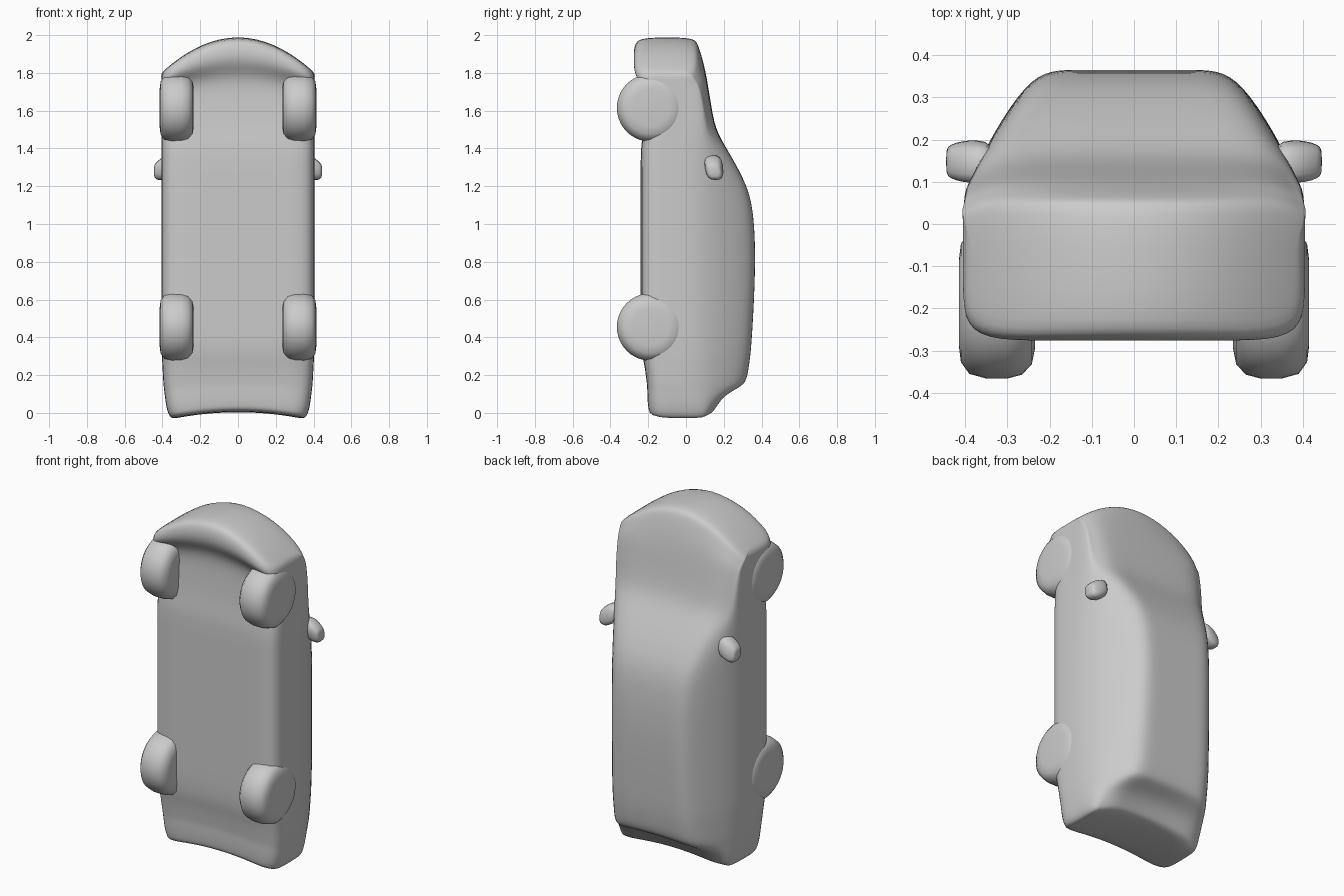
import bpy, bmesh, math

cube = bpy.data.objects.get("Cube")
if cube:
    bpy.data.objects.remove(cube)

grey = bpy.data.materials.new("plain grey")
grey.use_nodes = True
COLOUR = (0.6, 0.6, 0.6, 1)
grey.diffuse_color = COLOUR
grey.node_tree.nodes["Principled BSDF"].inputs["Base Color"].default_value = COLOUR


def finish(name, bm, levels):
    """Turn a bmesh into a smooth, subdivided grey object."""
    bmesh.ops.recalc_face_normals(bm, faces=bm.faces)
    mesh = bpy.data.meshes.new(name)
    bm.to_mesh(mesh)
    bm.free()
    mesh.materials.append(grey)
    mesh.shade_smooth()
    ob = bpy.data.objects.new(name, mesh)
    bpy.context.collection.objects.link(ob)
    if levels:
        sub = ob.modifiers.new("Smooth", 'SUBSURF')
        sub.levels = sub.render_levels = levels
    return ob


# Car body, nose up: z, bow of the section, underside y, top y, half width
SECTIONS = [
    (0.005, 0.05, -0.185, 0.13, 0.345),
    (0.03, 0.05, -0.20, 0.15, 0.37),
    (0.11, 0.05, -0.205, 0.20, 0.385),
    (0.145, 0.03, -0.205, 0.29, 0.39),
    (0.17, 0.02, -0.208, 0.32, 0.395),
    (0.26, 0.01, -0.22, 0.335, 0.40),
    (0.34, 0.0, -0.24, 0.345, 0.405),
    (0.55, 0.0, -0.24, 0.358, 0.405),
    (0.80, 0.0, -0.24, 0.368, 0.405),
    (1.00, 0.0, -0.24, 0.362, 0.405),
    (1.15, 0.0, -0.24, 0.342, 0.405),
    (1.27, 0.0, -0.24, 0.29, 0.405),
    (1.40, 0.0, -0.24, 0.215, 0.405),
    (1.50, 0.02, -0.225, 0.155, 0.405),
    (1.65, 0.05, -0.215, 0.13, 0.405),
    (1.78, 0.08, -0.21, 0.11, 0.405),
    (1.85, 0.11, -0.265, 0.095, 0.405),
    (1.91, 0.15, -0.28, 0.08, 0.405),
    (1.975, 0.18, -0.27, 0.06, 0.405),
    (2.005, 0.20, -0.235, 0.035, 0.39),
]


def half_section(z, bow, yb, yt, w):
    roof = w - max(0, yt - 0.04) * 0.50
    belt = min(0.07, yt - 0.06)
    pts = [(0, yb), (w * 0.5, yb), (w * 0.88, yb), (w, yb + 0.05),
           (w, (yb + belt) / 2), (w, belt),
           ((w + roof) / 2 + 0.01, (belt + yt) / 2),
           (roof + 0.012, yt - 0.03), (roof - 0.045, yt), (roof * 0.5, yt), (0, yt)]
    return [(x, y, z - bow * (x / 0.4) ** 2) for x, y in pts]


bm = bmesh.new()
for side in (1, -1):
    rings = [[bm.verts.new((side * x, y, z)) for x, y, z in half_section(*s)]
             for s in SECTIONS]
    for a, b in zip(rings, rings[1:]):
        for i in range(len(a) - 1):
            bm.faces.new((a[i], a[i + 1], b[i + 1], b[i]))
    for r in (rings[0], rings[-1]):          # nose and tail caps
        bm.faces.new((r[0], r[1], r[9], r[10]))
        bm.faces.new((r[1], r[2], r[8], r[9]))
        bm.faces.new(r[2:9])
bmesh.ops.remove_doubles(bm, verts=bm.verts, dist=0.0005)
finish("car_body", bm, 2)


# Wheels: rounded discs turned from a short profile (x, radius)
TYRE = [(0.235, 0.0), (0.235, 0.11), (0.242, 0.145), (0.265, 0.17), (0.30, 0.179),
        (0.35, 0.179), (0.39, 0.168), (0.41, 0.14), (0.415, 0.10), (0.415, 0.0)]
for end, zc in (("front", 1.615), ("rear", 0.455)):
    for label, side in (("left", 1), ("right", -1)):
        bm = bmesh.new()
        vs = [bm.verts.new((side * x, -0.187, zc + r)) for x, r in TYRE]
        es = [bm.edges.new(p) for p in zip(vs, vs[1:])]
        bmesh.ops.spin(bm, geom=vs + es, cent=(0, -0.187, zc), axis=(1, 0, 0),
                       angle=math.tau, steps=40)
        bmesh.ops.remove_doubles(bm, verts=bm.verts, dist=0.0005)
        finish(f"{end}_{label}_wheel", bm, 0)


# Door mirrors: tapered pods, x, half depth y, half length z, centre z
POD = [(0.33, 0.045, 0.05, 1.32), (0.375, 0.05, 0.06, 1.305),
       (0.405, 0.048, 0.062, 1.29), (0.435, 0.04, 0.045, 1.28),
       (0.446, 0.03, 0.03, 1.28)]
for label, side in (("left", 1), ("right", -1)):
    bm = bmesh.new()
    rings = []
    for x, hy, hz, zc in POD:
        rings.append([bm.verts.new((side * x, 0.148 + sy * hy - 0.15 * sz * hz, zc + sz * hz))
                      for sy, sz in ((-1, -.6), (-.6, -1), (.6, -1), (1, -.6),
                                     (1, .6), (.6, 1), (-.6, 1), (-1, .6))])
    for a, b in zip(rings, rings[1:]):
        for i in range(8):
            bm.faces.new((a[i], a[(i + 1) % 8], b[(i + 1) % 8], b[i]))
    bm.faces.new(rings[0])
    bm.faces.new(rings[-1])
    finish(f"{label}_mirror", bm, 1)
